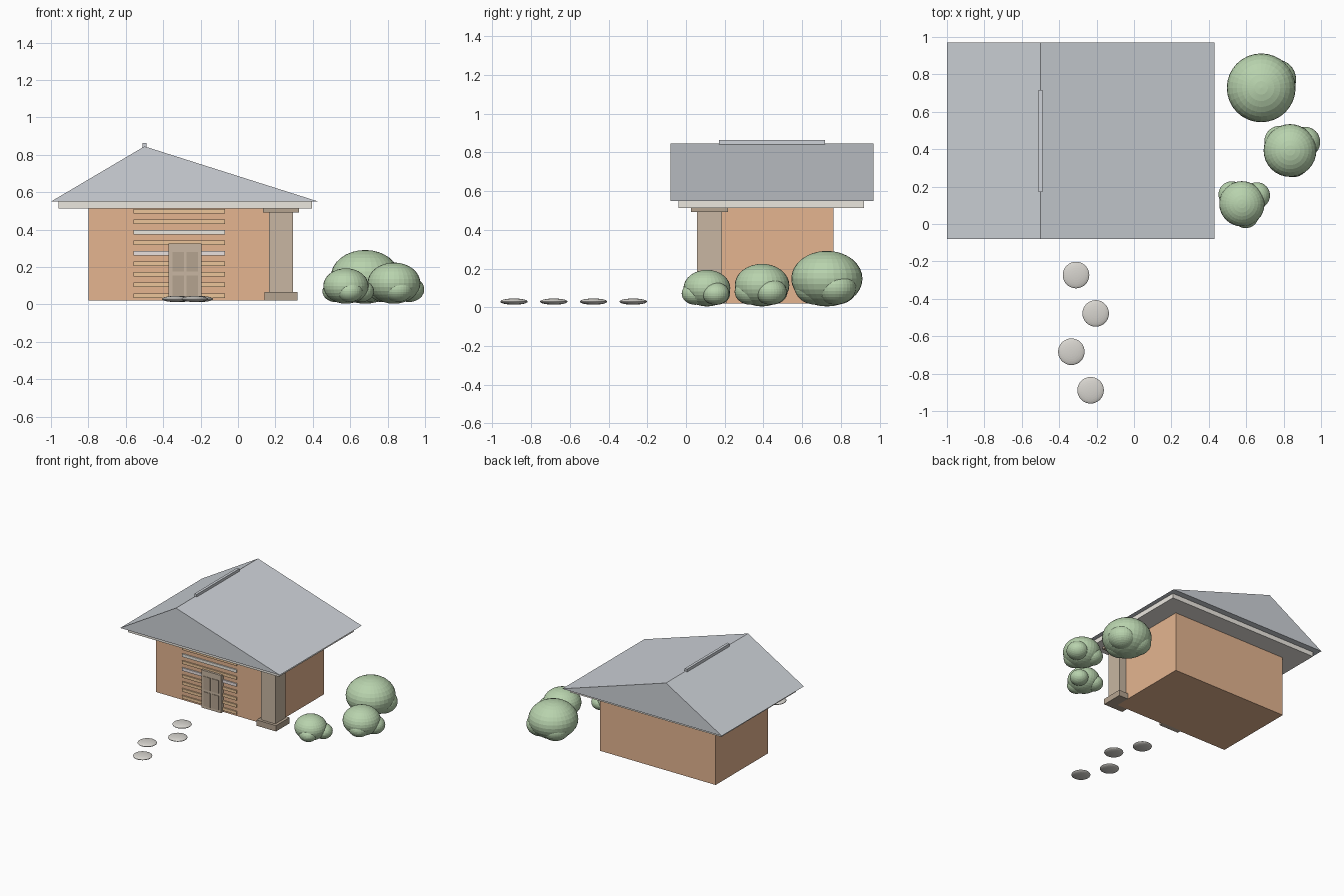
import bpy, bmesh
from mathutils import Matrix, Vector

if "Cube" in bpy.data.objects:
    bpy.data.objects.remove(bpy.data.objects["Cube"])


def material(name, rgb):
    m = bpy.data.materials.new(name)
    m.diffuse_color = (*rgb, 1)
    m.use_nodes = True
    m.node_tree.nodes["Principled BSDF"].inputs["Base Color"].default_value = m.diffuse_color
    return m


BRICK = material("terracotta", (0.78, 0.46, 0.28))
SLATE = material("slate", (0.62, 0.65, 0.69))
CREAM = material("cream", (0.83, 0.80, 0.74))
WOOD = material("wood", (0.58, 0.47, 0.36))
DARK = material("dark_wood", (0.46, 0.37, 0.28))
TAN = material("tan", (0.84, 0.56, 0.32))
PALE = material("pale", (0.82, 0.75, 0.74))
STONE = material("stone", (0.68, 0.66, 0.62))
LEAF = material("leaf", (0.48, 0.65, 0.42))


def finish(name, bm, mat):
    me = bpy.data.meshes.new(name)
    bmesh.ops.recalc_face_normals(bm, faces=bm.faces)
    bm.to_mesh(me)
    bm.free()
    me.materials.append(mat)
    ob = bpy.data.objects.new(name, me)
    bpy.context.collection.objects.link(ob)
    return ob


def box(name, x, y, z, mat):
    """Box given by its (min, max) on each axis."""
    bm = bmesh.new()
    mid = Vector([(a + b) / 2 for a, b in (x, y, z)])
    size = [b - a for a, b in (x, y, z)]
    bmesh.ops.create_cube(bm, size=1, matrix=Matrix.Translation(mid) @ Matrix.Diagonal((*size, 1)))
    return finish(name, bm, mat)


def ellipsoids(name, blobs, mat):
    """Flattened spheres, each (centre, radius, half height)."""
    bm = bmesh.new()
    for c, r, h in blobs:
        bmesh.ops.create_uvsphere(bm, u_segments=32, v_segments=16, radius=1,
                                  matrix=Matrix.Translation(c) @ Matrix.Diagonal((r, r, h, 1)))
    return finish(name, bm, mat)


# House body and eaves slab
box("house_walls", (-0.80, 0.235), (0.09, 0.763), (0.02, 0.512), BRICK)
box("eaves_slab", (-0.96, 0.395), (-0.04, 0.92), (0.512, 0.55), CREAM)

# Asymmetric gable roof: triangle profile extruded front to back
bm = bmesh.new()
tri = bm.faces.new([bm.verts.new((x, -0.08, z)) for x, z in ((-1, 0.55), (0.43, 0.55), (-0.5, 0.845))])
ext = bmesh.ops.extrude_face_region(bm, geom=[tri], use_keep_orig=True)
bmesh.ops.translate(bm, vec=(0, 1.05, 0), verts=[v for v in ext["geom"] if isinstance(v, bmesh.types.BMVert)])
finish("roof", bm, SLATE)
box("roof_ridge", (-0.511, -0.489), (0.17, 0.717), (0.84, 0.863), SLATE)

# Corner pillar with base and cap
px, py = 0.23, 0.121
for name, h, z, mat in (("pillar_shaft", 0.065, (0.06, 0.50), WOOD),
                        ("pillar_base", 0.087, (0.02, 0.067), DARK),
                        ("pillar_cap", 0.095, (0.492, 0.512), DARK)):
    box(name, (px - h, px + h), (py - h, py + h), z, mat)

# Horizontal slats on the front wall
for i in range(9):
    z = 0.498 - 0.0563 * i
    box(f"wall_slat_{i + 1}", (-0.56, -0.07), (0.08, 0.1), (z - 0.012, z + 0.012),
        {2: CREAM, 4: PALE}.get(i, TAN))

# Door with four panels
box("door", (-0.372, -0.195), (0.062, 0.1), (0.02, 0.325), WOOD)
for x in ((-0.35, -0.29), (-0.276, -0.215)):
    for z in ((0.04, 0.155), (0.175, 0.28)):
        box("door_panel", x, (0.058, 0.07), z, DARK)

# Stepping stones
for i, (x, y) in enumerate(((-0.31, -0.273), (-0.205, -0.478), (-0.335, -0.683), (-0.232, -0.889))):
    ellipsoids(f"stepping_stone_{i + 1}", [((x, y, 0.029), 0.071, 0.016)], STONE)

# Bushes: one large blob with three smaller ones around its foot
for i, (x, y, r) in enumerate(((0.68, 0.728, 0.184), (0.834, 0.393, 0.141), (0.577, 0.108, 0.121))):
    blobs = [((x, y, 0.78 * r + 0.004), r, 0.78 * r)]
    for dx, dy in ((0.08, 0.045), (-0.055, 0.05), (0.02, -0.06)):
        blobs.append(((x + dx, y + dy, 0.5 * r + 0.01), 0.58 * r, 0.48 * r))
    ellipsoids(f"bush_{i + 1}", blobs, LEAF)
